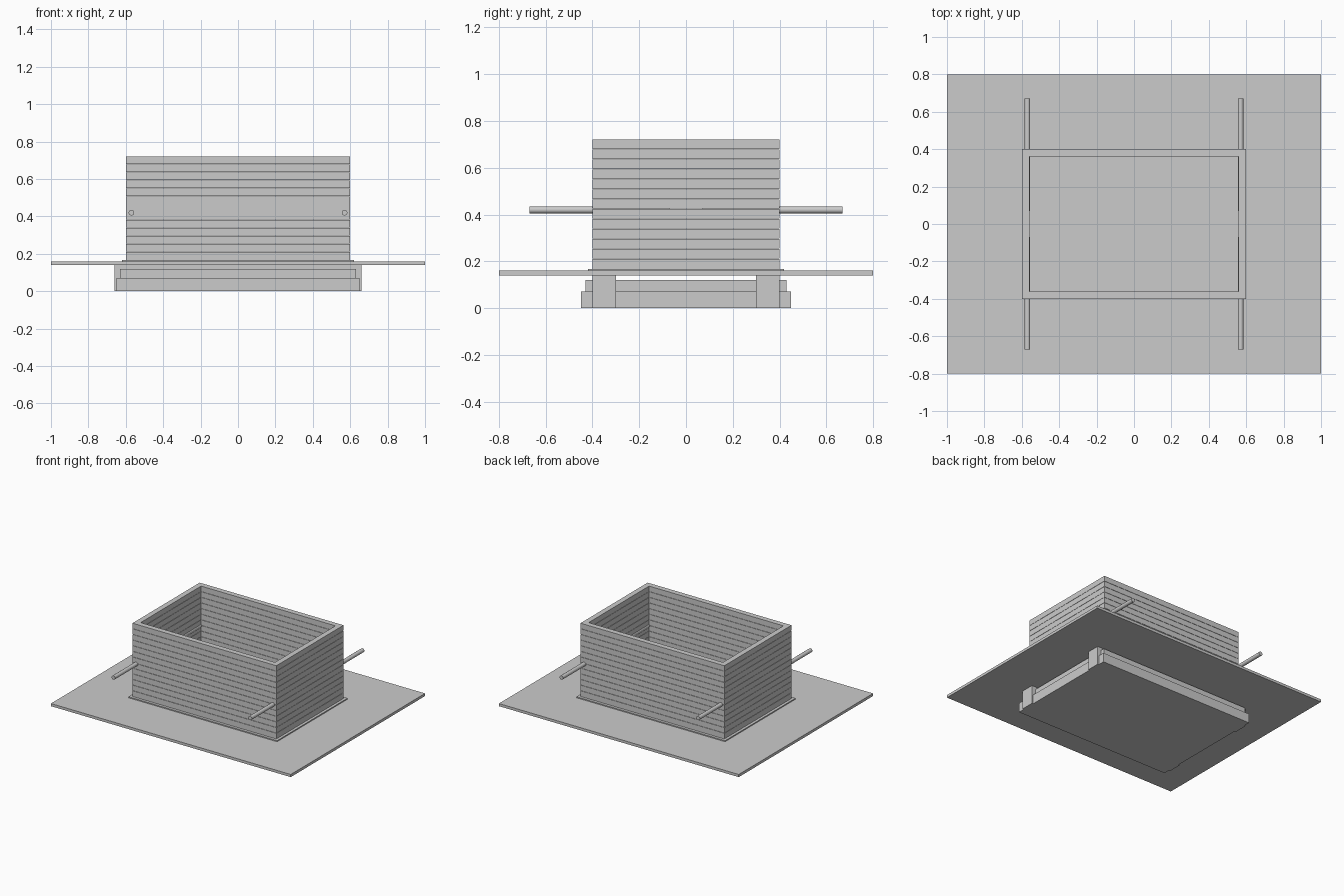
import bpy, bmesh, math

if "Cube" in bpy.data.objects:
    bpy.data.objects.remove(bpy.data.objects["Cube"])


def finish(name, bm):
    bmesh.ops.recalc_face_normals(bm, faces=bm.faces)
    mesh = bpy.data.meshes.new(name)
    bm.to_mesh(mesh)
    bm.free()
    ob = bpy.data.objects.new(name, mesh)
    bpy.context.collection.objects.link(ob)
    return ob


def box(name, hx, y0, y1, z0, z1):
    bm = bmesh.new()
    bmesh.ops.create_cube(bm, size=1)
    for v in bm.verts:
        v.co = (v.co.x * 2 * hx, y1 if v.co.y > 0 else y0, z1 if v.co.z > 0 else z0)
    return finish(name, bm)


def ring(name, hx, hy, wall, z0, z1):
    # rectangular frame of boards with an open middle
    bm = bmesh.new()
    signs = [(-1, -1), (1, -1), (1, 1), (-1, 1)]
    loops = []
    for inset, z in ((0, z0), (0, z1), (wall, z1), (wall, z0)):
        loops.append([bm.verts.new((sx * (hx - inset), sy * (hy - inset), z)) for sx, sy in signs])
    for k in range(4):
        a, b = loops[k], loops[(k + 1) % 4]
        for i in range(4):
            j = (i + 1) % 4
            bm.faces.new((a[i], a[j], b[j], b[i]))
    return finish(name, bm)


# stepped foundation
box("foundation_lower", 0.65, -0.45, 0.45, 0.0, 0.07)
box("foundation_upper", 0.63, -0.43, 0.43, 0.07, 0.12)

# two bearers under the platform
for side, s in (("front", -1), ("back", 1)):
    box(side + "_bearer", 0.66, *sorted((s * 0.3, s * 0.4)), 0.0, 0.14)

# platform and the sill the walls stand on
box("platform", 1.0, -0.8, 0.8, 0.14, 0.16)
box("sill", 0.62, -0.42, 0.42, 0.16, 0.168)

# stacked plank courses
rows, bottom, top, gap = 13, 0.168, 0.72, 0.002
pitch = (top - bottom) / rows
for r in range(rows):
    z = bottom + r * pitch
    ring(f"plank_course_{r + 1}", 0.6, 0.4, 0.04, z + (gap if r else 0), z + pitch)

# four carrying rods through the side walls
for sx, xn in ((-1, "left"), (1, "right")):
    for sy, yn in ((-1, "front"), (1, "back")):
        bpy.ops.mesh.primitive_cylinder_add(
            vertices=16, radius=0.015, depth=0.6,
            location=(sx * 0.57, sy * 0.37, 0.42), rotation=(math.pi / 2, 0, 0))
        rod = bpy.context.object
        rod.name = f"{yn}_{xn}_rod"
        bpy.ops.object.shade_smooth_by_angle(angle=math.radians(35))
